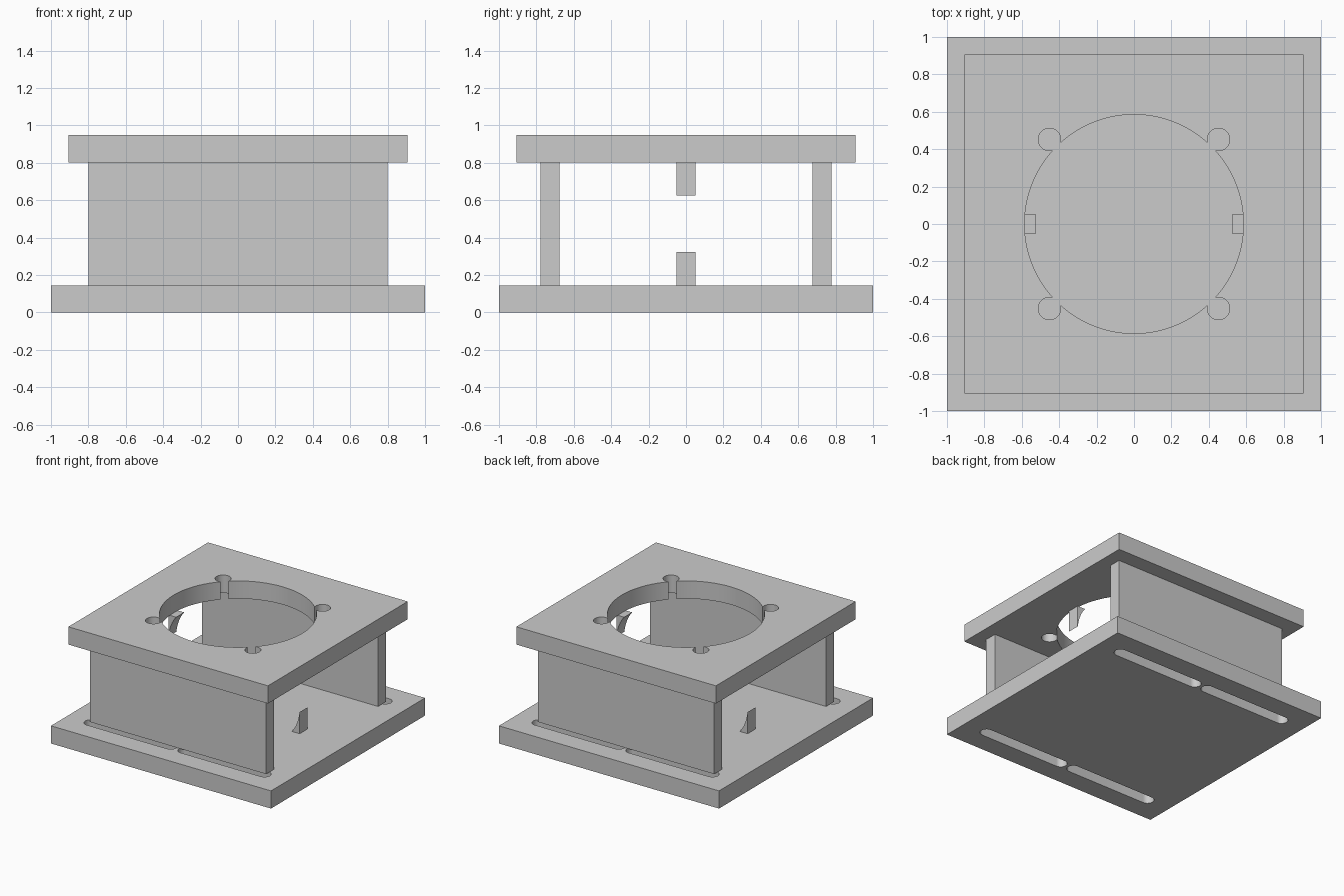
import bpy, bmesh
from math import cos, sin, pi, radians, sqrt, atan2, degrees
from mathutils import Matrix

if "Cube" in bpy.data.objects:
    bpy.data.objects.remove(bpy.data.objects["Cube"], do_unlink=True)

GREY = (0.6, 0.6, 0.6, 1)
grey = bpy.data.materials.new("plain grey")
grey.use_nodes = True
grey.diffuse_color = GREY
grey.node_tree.nodes["Principled BSDF"].inputs["Base Color"].default_value = GREY


def arc(cx, cy, r, start, end, n):
    """Points on an arc, angles in degrees."""
    steps = [radians(start + (end - start) * i / n) for i in range(n + 1)]
    return [(cx + r * cos(a), cy + r * sin(a)) for a in steps]


def rect(x, y, cy=0):
    return [(-x, cy - y), (x, cy - y), (x, cy + y), (-x, cy + y)]


def prism(name, loops, low, high, matrix=Matrix()):
    """Extrude an outline (first loop) with holes (other loops)."""
    bm = bmesh.new()
    for loop in loops:
        verts = [bm.verts.new((x, y, low)) for x, y in loop]
        for a, b in zip(verts, verts[1:] + verts[:1]):
            bm.edges.new((a, b))
    bmesh.ops.triangle_fill(bm, use_beauty=True, edges=bm.edges[:])
    top = bmesh.ops.extrude_face_region(bm, geom=bm.faces[:], use_keep_orig=True)["geom"]
    moved = [v for v in top if isinstance(v, bmesh.types.BMVert)]
    bmesh.ops.translate(bm, verts=moved, vec=(0, 0, high - low))
    bm.transform(matrix)
    bmesh.ops.recalc_face_normals(bm, faces=bm.faces[:])
    mesh = bpy.data.meshes.new(name)
    bm.to_mesh(mesh)
    bm.free()
    mesh.materials.append(grey)
    obj = bpy.data.objects.new(name, mesh)
    bpy.context.collection.objects.link(obj)
    bpy.ops.object.select_all(action="DESELECT")
    obj.select_set(True)
    bpy.context.view_layer.objects.active = obj
    bpy.ops.object.shade_smooth_by_angle(angle=radians(30))
    return obj


BASE_TOP, PLATE_LOW, PLATE_TOP = 0.145, 0.802, 0.948

# Base plate with two pairs of round-ended slots
SLOT_Y, SLOT_R = 0.785, 0.05
slots = []
for y in (-SLOT_Y, SLOT_Y):
    for x0, x1 in ((-0.79, -0.063), (0.063, 0.79)):
        slots.append(arc(x1, y, SLOT_R, -90, 90, 16) + arc(x0, y, SLOT_R, 90, 270, 16))
prism("base_plate", [rect(1, 1)] + slots, 0, BASE_TOP)

# Top plate: large round opening joined to four screw holes by square notches
R, HOLE_C, HOLE_R = 0.585, 0.452, 0.06
edge = HOLE_C - HOLE_R
stop = degrees(atan2(edge, sqrt(R * R - edge * edge)))
quarter = (arc(0, 0, R, 0, stop, 20)
           + arc(HOLE_C, HOLE_C, HOLE_R, -90, 180, 30)
           + arc(0, 0, R, 90 - stop, 90, 20)[:-1])
opening = []
for k in range(4):
    c, s = cos(k * pi / 2), sin(k * pi / 2)
    opening += [(x * c - y * s, x * s + y * c) for x, y in quarter]
prism("top_plate", [rect(0.907, 0.907), opening], PLATE_LOW, PLATE_TOP)

# Front and back walls
for name, y in (("front_wall", -0.727), ("back_wall", 0.727)):
    prism(name, [rect(0.8, 0.051, y)], BASE_TOP, PLATE_LOW)

# Curved retaining tabs on both plates at the open sides
upright = Matrix.Rotation(pi / 2, 4, "X")
IN, OUT, TALL = 0.525, 0.597, 0.178
for side, sx in (("left", 1), ("right", -1)):
    for level, z, sz in (("lower", BASE_TOP, 1), ("upper", PLATE_LOW, -1)):
        profile = [(OUT, 0)]
        for i in range(13):
            t = i / 12
            x = (1 - t) ** 2 * IN + 2 * t * (1 - t) * (OUT - 0.018) + t * t * OUT
            h = 2 * t * (1 - t) * 0.06 + t * t * TALL
            profile.append((x, h))
        points = [(sx * x, z + sz * h) for x, h in profile]
        prism(f"{side}_{level}_tab", [points], -0.052, 0.052, upright)
